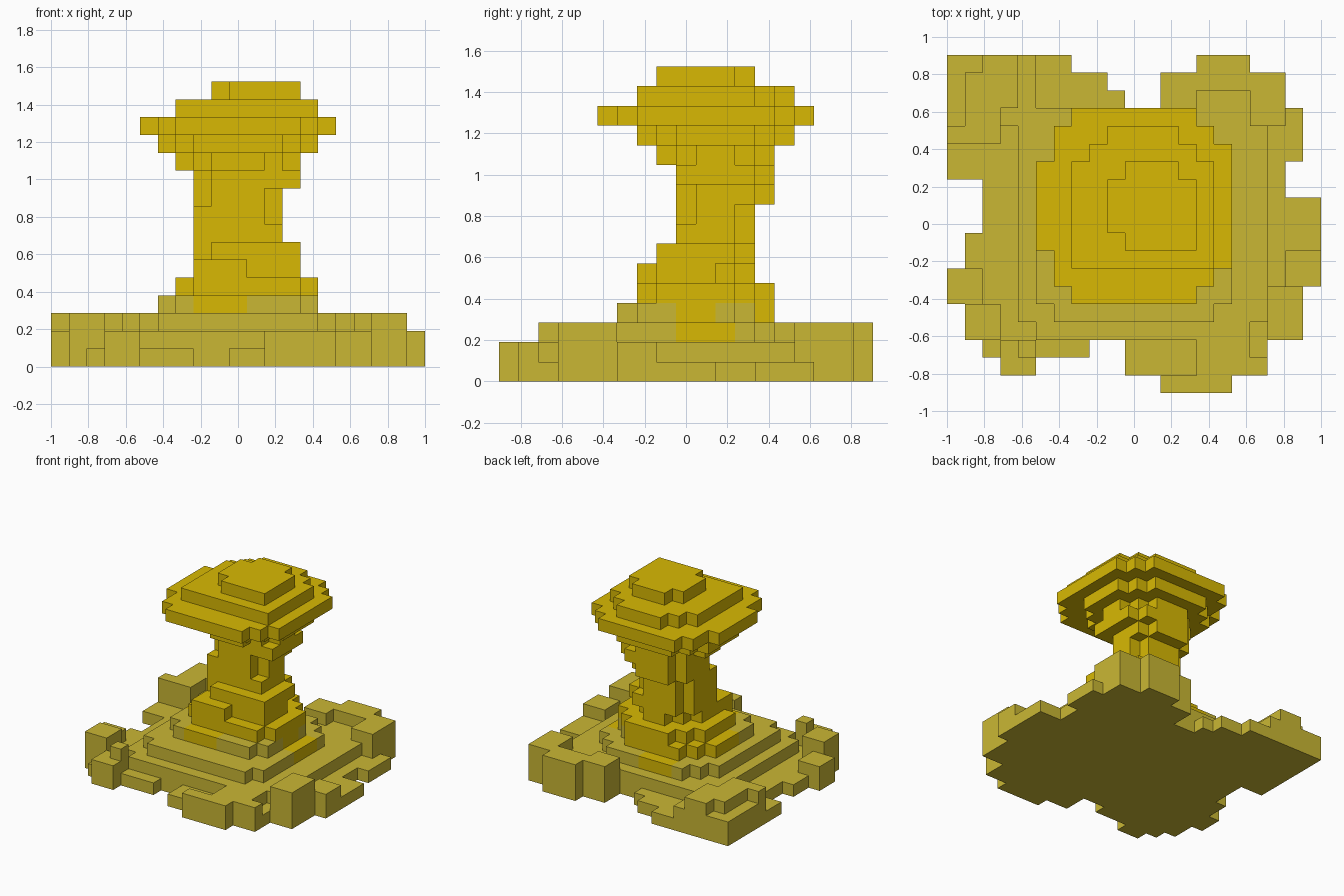
import bpy, bmesh

cube = bpy.data.objects.get("Cube")
if cube:
    bpy.data.objects.remove(cube, do_unlink=True)

V = 2 / 21                     # block size
NX, NY = 21, 19                # grid blocks across x and y


def material(name, rgb):
    m = bpy.data.materials.new(name)
    m.use_nodes = True
    m.diffuse_color = (*rgb, 1)
    bsdf = next(n for n in m.node_tree.nodes if n.type == 'BSDF_PRINCIPLED')
    bsdf.inputs["Base Color"].default_value = (*rgb, 1)
    bsdf.inputs["Roughness"].default_value = 0.9
    return m


olive = material("dusty olive", (0.590, 0.475, 0.034))
gold = material("golden yellow", (0.690, 0.485, 0.001))

# Stacked discs from the ground up: x start, x end, y start, y end in blocks
discs = [
    (2, 19, 3, 16), (4, 18, 3, 16), (5, 16, 4, 15),                  # dust
    (6, 15, 6, 14), (7, 15, 7, 14), (8, 14, 7, 13), (8, 14, 8, 13),  # stem foot
    (8, 13, 9, 13), (8, 13, 9, 13), (8, 13, 9, 14), (8, 14, 9, 14),  # stem
    (7, 14, 8, 14), (6, 15, 7, 15), (5, 16, 5, 16),                  # cap
    (7, 15, 7, 15), (9, 14, 8, 13),
]

# Dust billows round the rim: the same spans, then height in blocks
billows = [
    # back right corner
    (0, 5, 15, 19, 2), (0, 1, 14, 15, 3), (1, 3, 14, 16, 3), (1, 4, 16, 18, 3),
    (2, 4, 18, 19, 3), (5, 10, 16, 17, 1), (5, 9, 17, 18, 1), (5, 7, 18, 19, 1),
    (0, 2, 12, 14, 1),
    # back left corner
    (12, 14, 16, 18, 3), (14, 17, 17, 19, 3), (17, 19, 15, 18, 3),
    (14, 17, 16, 17, 2), (19, 20, 13, 16, 1),
    # left side and front left corner
    (19, 21, 8, 11, 1), (19, 21, 6, 8, 2), (18, 20, 3, 6, 3),
    (10, 18, 1, 3, 1), (14, 18, 1, 2, 2), (14, 17, 2, 3, 2), (12, 16, 0, 1, 2),
    # front right corner and right side
    (0, 2, 5, 7, 2), (1, 2, 7, 9, 1), (1, 3, 3, 5, 3), (2, 8, 2, 3, 1),
    (3, 5, 1, 3, 2), (4, 5, 2, 3, 3),
]


def disc(k):
    """One layer of blocks with stepped corners, squarer at the front."""
    a, b, c, d = discs[k]
    back = min(k, 2 if (b - a) * (d - c) > 35 else 1)
    front = 0 if 5 <= k <= 10 or k >= 14 else min(back, 1 if k < 5 else 2)
    return {(i, j, k) for i in range(a, b) for j in range(c, d)
            if min(i - a, b - 1 - i) + min(j - c, d - 1 - j)
            >= (front if j - c < d - 1 - j else back)}


def layers(first, last):
    return set().union(*(disc(k) for k in range(first, last)))


def is_gold(i, j, k):
    """Stem and cap are gold, with tongues of gold running into the dust."""
    if k >= 4:
        return True
    if k == 3:
        return 8 <= i <= 10 or 9 <= j <= 10 or (j >= 11 and i <= 12)
    return k == 2 and 6 <= i <= 15 and (9 <= j <= 11 or (8 <= i <= 10 and j >= 6))


base = layers(0, 3) | {(i, j, k) for a, b, c, d, h in billows
                       for i in range(a, b) for j in range(c, d)
                       for k in range(h)}
# Notches that make the stem and cap uneven
stem = layers(3, 11) - {(11, 7, 5), (12, 7, 5), (13, 7, 5), (8, 8, 6),
                        (12, 9, 8), (12, 9, 9), (8, 9, 9), (8, 9, 10)}
cap = layers(11, 16) - {(5, 7, 13), (5, 13, 13), (9, 8, 15)}
parts = {"dust_base": base, "smoke_stem": stem, "smoke_cap": cap}
filled = set().union(*parts.values())


def build(name, cells):
    """Skin the blocks with outer faces only and merge the flat areas."""
    bm = bmesh.new()
    verts = {}
    for cell in sorted(cells):
        for axis in range(3):
            for side in (0, 1):
                beside = list(cell)
                beside[axis] += 2 * side - 1
                if tuple(beside) in filled:
                    continue
                loop = []
                for u, v in ((0, 0), (1, 0), (1, 1), (0, 1)):
                    p = list(cell)
                    p[axis] += side
                    p[(axis + 1) % 3] += u
                    p[(axis + 2) % 3] += v
                    p = tuple(p)
                    if p not in verts:
                        verts[p] = bm.verts.new(((p[0] - NX / 2) * V,
                                                 (p[1] - NY / 2) * V, p[2] * V))
                    loop.append(verts[p])
                face = bm.faces.new(loop if side else loop[::-1])
                face.material_index = int(is_gold(*cell))
    bmesh.ops.dissolve_limit(bm, angle_limit=0.01, verts=bm.verts[:],
                             edges=bm.edges[:], delimit={'MATERIAL', 'NORMAL'})
    mesh = bpy.data.meshes.new(name)
    bm.to_mesh(mesh)
    bm.free()
    mesh.materials.append(olive)
    mesh.materials.append(gold)
    bpy.context.collection.objects.link(bpy.data.objects.new(name, mesh))


for part, cells in parts.items():
    build(part, cells)
